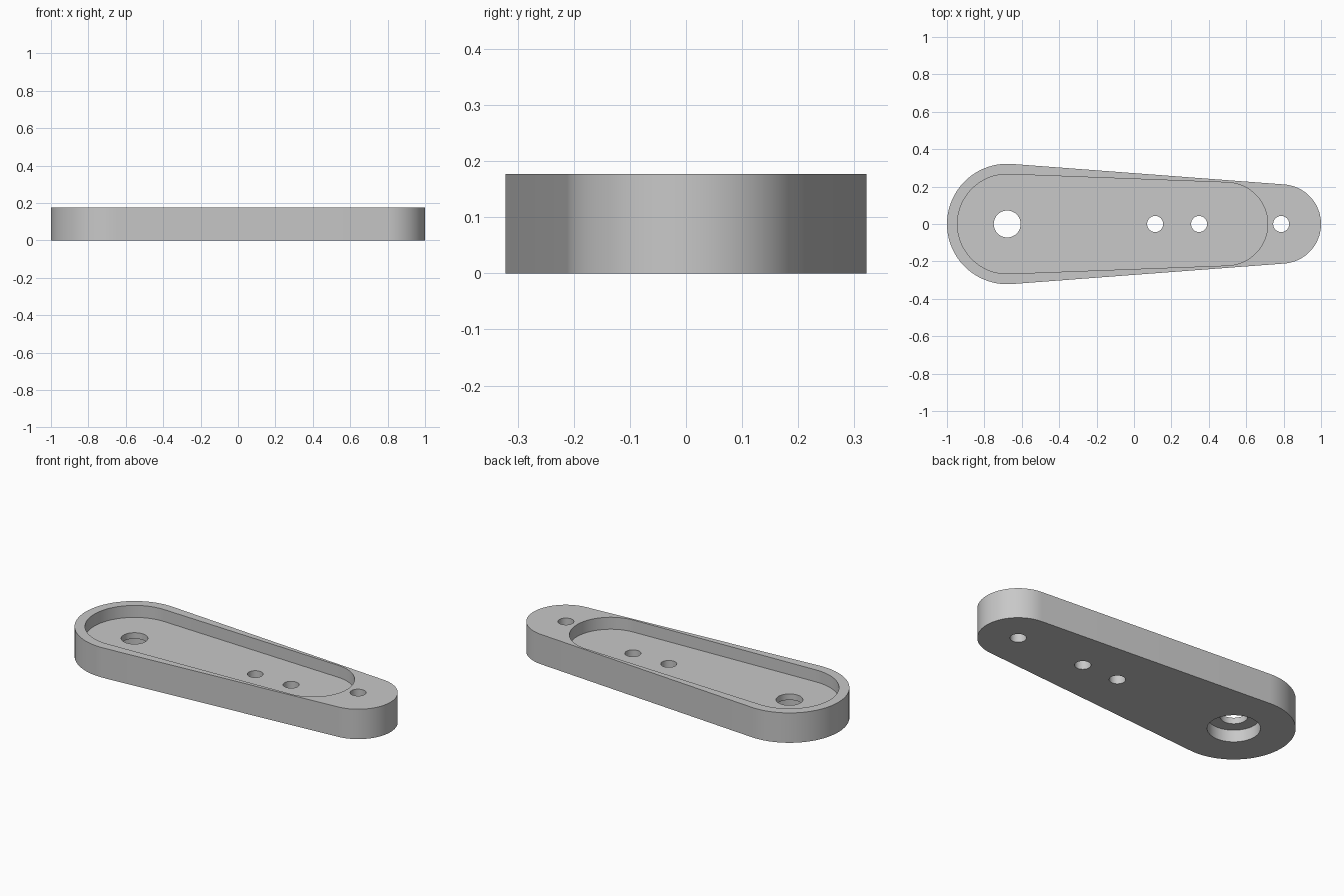
import bpy, bmesh, math

if "Cube" in bpy.data.objects:
    bpy.data.objects.remove(bpy.data.objects["Cube"])

HEIGHT = 0.177
POCKET_FLOOR = 0.106
RECESS_TOP = 0.07
PIVOT_X = -0.678

grey = bpy.data.materials.new("plain grey")
grey.diffuse_color = (0.58, 0.58, 0.58, 1)
grey.use_nodes = True
grey.node_tree.nodes["Principled BSDF"].inputs["Base Color"].default_value = grey.diffuse_color


def arc(cx, r, a0, a1, n):
    return [(cx + r * math.cos(a0 + (a1 - a0) * i / n),
             r * math.sin(a0 + (a1 - a0) * i / n)) for i in range(n + 1)]


def tapered_slot(x1, r1, x2, r2, n=40):
    """Outline of two circles joined by their outer tangents."""
    a = math.acos((r1 - r2) / (x2 - x1))
    return arc(x2, r2, -a, a, n) + arc(x1, r1, a, 2 * math.pi - a, n)


def circle(x, r, n=48):
    return arc(x, r, 0, 2 * math.pi, n)[:-1]


def prism(name, outline, z0, z1):
    bm = bmesh.new()
    face = bm.faces.new([bm.verts.new((x, y, z0)) for x, y in outline])
    top = bmesh.ops.extrude_face_region(bm, geom=[face])["geom"]
    bmesh.ops.translate(bm, vec=(0, 0, z1 - z0),
                        verts=[v for v in top if isinstance(v, bmesh.types.BMVert)])
    bmesh.ops.recalc_face_normals(bm, faces=bm.faces[:])
    mesh = bpy.data.meshes.new(name)
    bm.to_mesh(mesh)
    bm.free()
    mesh.materials.append(grey)
    obj = bpy.data.objects.new(name, mesh)
    bpy.context.collection.objects.link(obj)
    return obj


# Tapered arm with rounded ends
arm = prism("lever_arm", tapered_slot(PIVOT_X, 0.322, 0.788, 0.212), 0, HEIGHT)

# Top pocket, underside recess and through holes
cutters = [
    prism("pocket_cutter", tapered_slot(PIVOT_X, 0.266, 0.493, 0.222),
          POCKET_FLOOR, HEIGHT + 0.1),
    prism("recess_cutter", circle(PIVOT_X, 0.139), -0.1, RECESS_TOP),
    prism("pivot_hole_cutter", circle(PIVOT_X, 0.072), -0.2, HEIGHT + 0.2),
]
for x in (0.113, 0.348, 0.787):
    cutters.append(prism("small_hole_cutter", circle(x, 0.043), -0.2, HEIGHT + 0.2))

bpy.context.view_layer.objects.active = arm
arm.select_set(True)
for cutter in cutters:
    mod = arm.modifiers.new(cutter.name, "BOOLEAN")
    mod.operation = "DIFFERENCE"
    mod.solver = "EXACT"
    mod.object = cutter
    bpy.ops.object.modifier_apply(modifier=mod.name)
    bpy.data.objects.remove(cutter, do_unlink=True)

bpy.ops.object.shade_smooth_by_angle(angle=math.radians(30))
